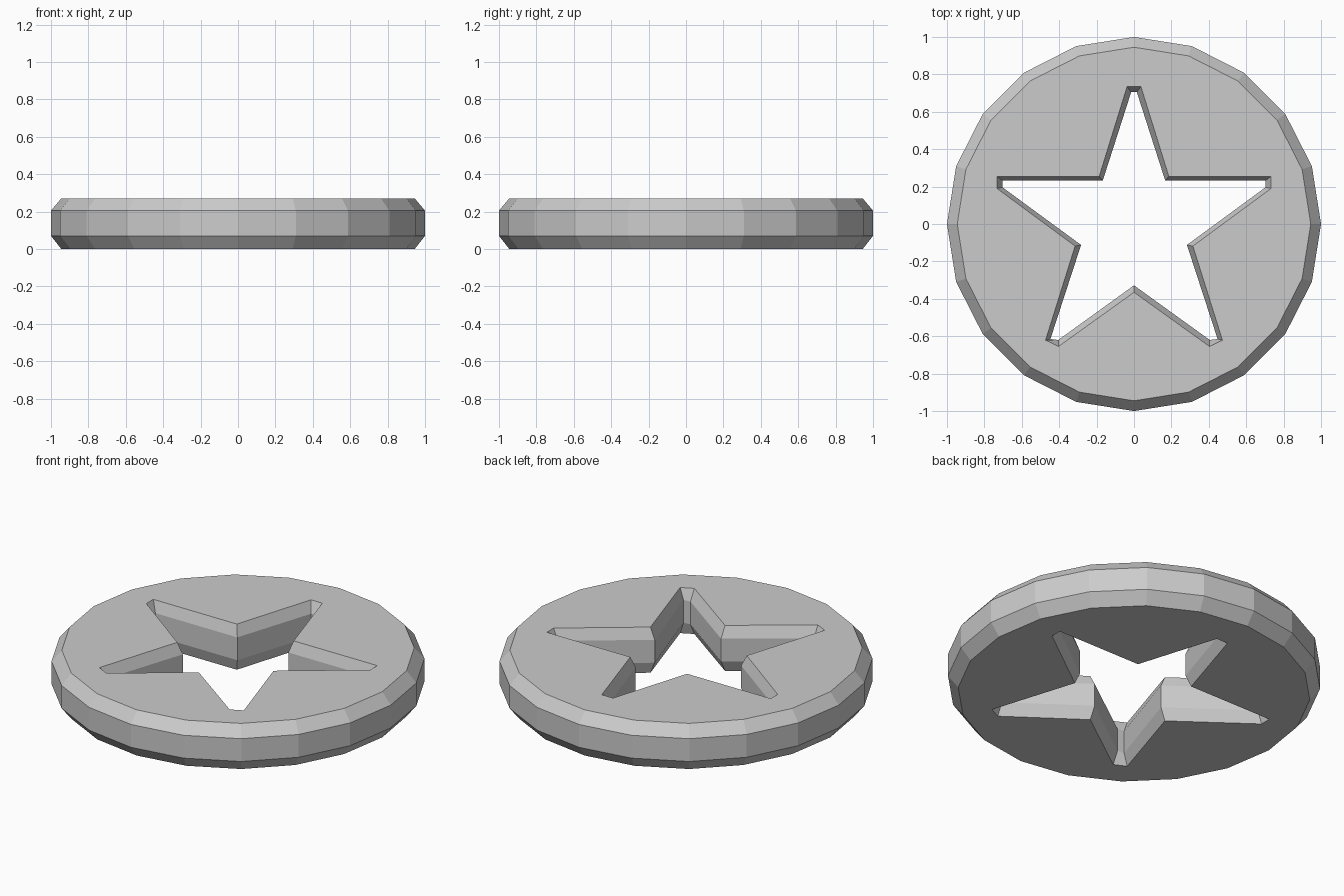
import bpy, bmesh, math

cube = bpy.data.objects.get("Cube")
if cube:
    bpy.data.objects.remove(cube)

SIDES = 20
LEVELS = [0.0, 0.07, 0.205, 0.27]

# Single grey material
grey = bpy.data.materials.new("plain grey")
grey.use_nodes = True
colour = (0.6, 0.6, 0.6, 1)
grey.diffuse_color = colour
grey.node_tree.nodes["Principled BSDF"].inputs["Base Color"].default_value = colour


def circle(radius):
    steps = [2 * math.pi * i / SIDES for i in range(SIDES)]
    return [(radius * math.cos(a), radius * math.sin(a)) for a in steps]


def mirrored(half):
    """Close a clockwise right-hand half outline by reflecting it in x."""
    return half + [(-x, y) for x, y in reversed(half) if x > 0]


def wall(bm, outlines):
    """Stack outlines at the levels and join them; return the end edge loops."""
    rings = [[bm.verts.new((x, y, z)) for x, y in outline]
             for outline, z in zip(outlines, LEVELS)]
    for low, high in zip(rings, rings[1:]):
        for i in range(len(low)):
            j = (i + 1) % len(low)
            bm.faces.new((low[i], low[j], high[j], high[i]))
    return [[bm.edges.get((r[i - 1], r[i])) for i in range(len(r))]
            for r in (rings[0], rings[-1])]


# Blunt-tipped star opening: wide at both faces, narrow through the middle
star_wide = mirrored([(0.037, 0.735), (0.186, 0.255), (0.733, 0.255), (0.733, 0.19),
                      (0.315, -0.118), (0.473, -0.621), (0.404, -0.655), (0, -0.365)])
star_narrow = mirrored([(0.015, 0.705), (0.167, 0.232), (0.703, 0.232), (0.703, 0.196),
                        (0.283, -0.112), (0.447, -0.615), (0.405, -0.62), (0, -0.328)])

# Bevelled disc: rim, star wall, then the two flat faces between them
bm = bmesh.new()
rim = wall(bm, [circle(r) for r in (0.945, 1, 1, 0.945)])
hole = wall(bm, [star_wide, star_narrow, star_narrow, star_wide])
for outer, inner in zip(rim, hole):
    bmesh.ops.triangle_fill(bm, edges=outer + inner, use_beauty=True)
bmesh.ops.recalc_face_normals(bm, faces=bm.faces)

mesh = bpy.data.meshes.new("star_disc")
bm.to_mesh(mesh)
bm.free()
mesh.materials.append(grey)
disc = bpy.data.objects.new("star_disc", mesh)
bpy.context.scene.collection.objects.link(disc)
